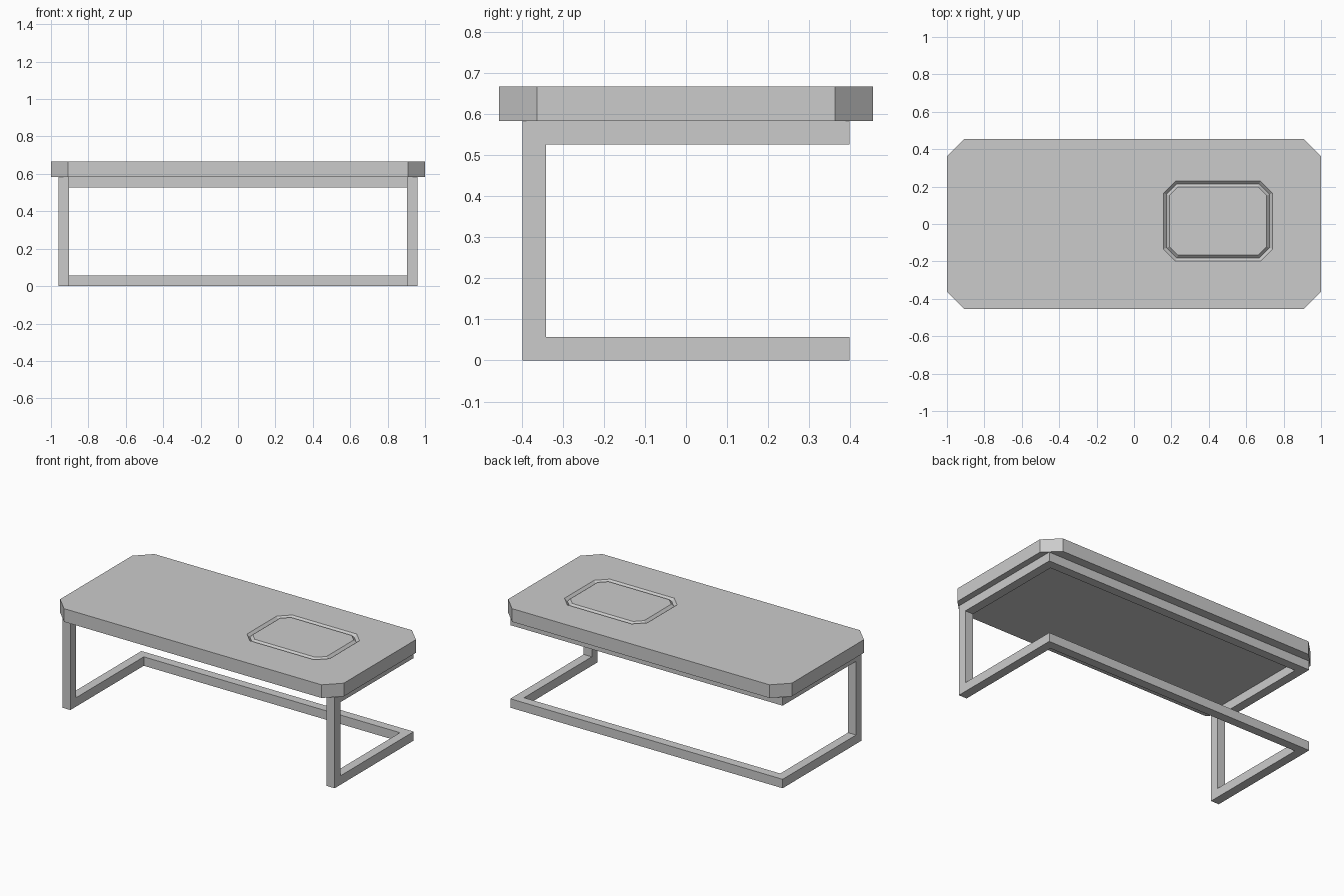
import bpy
import bmesh
from mathutils import Vector

cube = bpy.data.objects.get("Cube")
if cube:
    bpy.data.objects.remove(cube, do_unlink=True)

grey = bpy.data.materials.new("plain grey")
grey.use_nodes = True
colour = (0.6, 0.6, 0.6, 1)
grey.diffuse_color = colour
grey.node_tree.nodes["Principled BSDF"].inputs["Base Color"].default_value = colour

TOP, UNDER = 0.667, 0.583          # tabletop heights
HALF_X, HALF_Y, BAR = 0.96, 0.398, 0.057


def finish(name, bm):
    bmesh.ops.recalc_face_normals(bm, faces=bm.faces)
    mesh = bpy.data.meshes.new(name)
    bm.to_mesh(mesh)
    bm.free()
    mesh.materials.append(grey)
    obj = bpy.data.objects.new(name, mesh)
    bpy.context.collection.objects.link(obj)
    return obj


def octagon(bm, x0, x1, y0, y1, cut, z):
    """Ring of vertices for a rectangle with clipped corners."""
    pts = [(x0 + cut, y0), (x1 - cut, y0), (x1, y0 + cut), (x1, y1 - cut),
           (x1 - cut, y1), (x0 + cut, y1), (x0, y1 - cut), (x0, y0 + cut)]
    return [bm.verts.new((x, y, z)) for x, y in pts]


def bridge(bm, a, b):
    for i in range(len(a)):
        j = (i + 1) % len(a)
        bm.faces.new((a[i], a[j], b[j], b[i]))


# Tabletop slab with clipped corners and a V groove around an inset panel
bm = bmesh.new()
bottom = octagon(bm, -1, 1, -0.455, 0.455, 0.092, UNDER)
rim = octagon(bm, -1, 1, -0.455, 0.455, 0.092, TOP)
groove = []
for inset, depth in ((0, 0), (0.016, 0.016), (0.032, 0)):
    groove.append(octagon(bm, 0.157 + inset, 0.741 - inset, -0.199 + inset,
                          0.230 - inset, 0.065 - inset * 0.59, TOP - depth))
bm.faces.new(bottom)
bridge(bm, bottom, rim)
bridge(bm, rim, groove[0])
bridge(bm, groove[0], groove[1])
bridge(bm, groove[1], groove[2])
bm.faces.new(groove[2])
finish("tabletop", bm)

# Side frames: a C profile with the leg at the front, extruded sideways
y, yi = HALF_Y, HALF_Y - BAR
profile = [(-y, 0), (y, 0), (y, BAR), (-yi, BAR),
           (-yi, UNDER - BAR), (y, UNDER - BAR), (y, UNDER), (-y, UNDER)]
for side, name in ((1, "left_side_frame"), (-1, "right_side_frame")):
    bm = bmesh.new()
    face = bm.faces.new([bm.verts.new((side * HALF_X, py, pz)) for py, pz in profile])
    out = bmesh.ops.extrude_face_region(bm, geom=[face])
    moved = [v for v in out["geom"] if isinstance(v, bmesh.types.BMVert)]
    bmesh.ops.translate(bm, verts=moved, vec=Vector((-side * BAR, 0, 0)))
    finish(name, bm)

# Back crossbars joining the side frames at floor and tabletop
for name, z in (("lower_back_bar", BAR / 2), ("upper_back_bar", UNDER - BAR / 2)):
    bm = bmesh.new()
    bmesh.ops.create_cube(bm, size=1)
    bmesh.ops.scale(bm, verts=bm.verts, vec=Vector((2 * (HALF_X - BAR), BAR, BAR)))
    bmesh.ops.translate(bm, verts=bm.verts, vec=Vector((0, HALF_Y - BAR / 2, z)))
    finish(name, bm)
